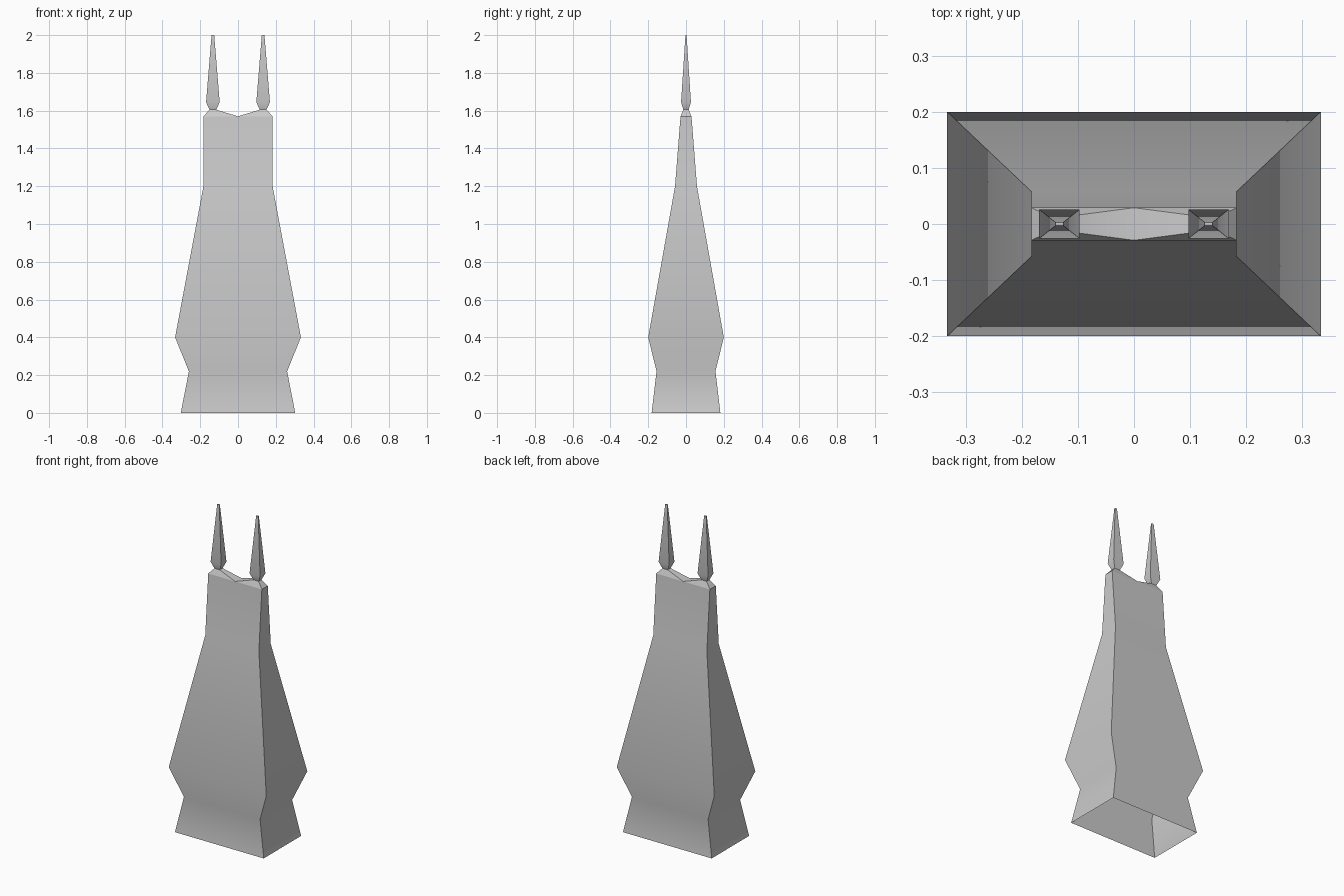
import bpy
import bmesh

cube = bpy.data.objects.get("Cube")
if cube:
    bpy.data.objects.remove(cube, do_unlink=True)

stone = bpy.data.materials.new("pale grey")
stone.use_nodes = True
stone.diffuse_color = (0.6, 0.6, 0.6, 1)
stone.node_tree.nodes["Principled BSDF"].inputs["Base Color"].default_value = (0.6, 0.6, 0.6, 1)

SPIRE_X = 0.133
NECK = (0.018, 0.014, 1.605)  # half width, half depth, height


def ring(bm, half_x, half_y, z, x=0):
    corners = ((-1, -1), (1, -1), (1, 1), (-1, 1))
    return [bm.verts.new((x + sx * half_x, sy * half_y, z)) for sx, sy in corners]


def loft(bm, sections, x=0):
    """Skin a stack of rectangular sections; return the last ring."""
    rings = [ring(bm, *s, x) for s in sections]
    for low, high in zip(rings, rings[1:]):
        for i in range(4):
            j = (i + 1) % 4
            bm.faces.new((low[i], low[j], high[j], high[i]))
    return rings[-1]


def finish(bm, name):
    bmesh.ops.recalc_face_normals(bm, faces=bm.faces[:])
    mesh = bpy.data.meshes.new(name)
    bm.to_mesh(mesh)
    bm.free()
    mesh.materials.append(stone)
    obj = bpy.data.objects.new(name, mesh)
    bpy.context.collection.objects.link(obj)
    bpy.ops.object.select_all(action="DESELECT")
    obj.select_set(True)
    bpy.context.view_layer.objects.active = obj
    bpy.ops.object.shade_smooth_by_angle(angle=0.7)


# Tapered tower shell, open underneath
bm = bmesh.new()
loft(bm, [(0.303, 0.182, 0), (0.26, 0.156, 0.22), (0.333, 0.2, 0.4),
          (0.183, 0.058, 1.2), (0.183, 0.029, 1.57)])
finish(bm, "tower_body")

# Sloping shoulders rising from a central valley to each spire neck
bm = bmesh.new()
for side in (-1, 1):
    base = ring(bm, 0.0915, 0.029, 1.57, side * 0.0915)
    neck = ring(bm, *NECK, side * SPIRE_X)
    for i in range(4):
        j = (i + 1) % 4
        bm.faces.new((base[i], base[j], neck[j], neck[i]))
bmesh.ops.remove_doubles(bm, verts=bm.verts[:], dist=0.0001)
finish(bm, "shoulders")

# Twin four-sided spires
for side, label in ((-1, "right"), (1, "left")):
    bm = bmesh.new()
    tip = loft(bm, [NECK, (0.036, 0.026, 1.645), (0.007, 0.003, 2.0)], side * SPIRE_X)
    bm.faces.new(tip)
    finish(bm, label + "_spire")
